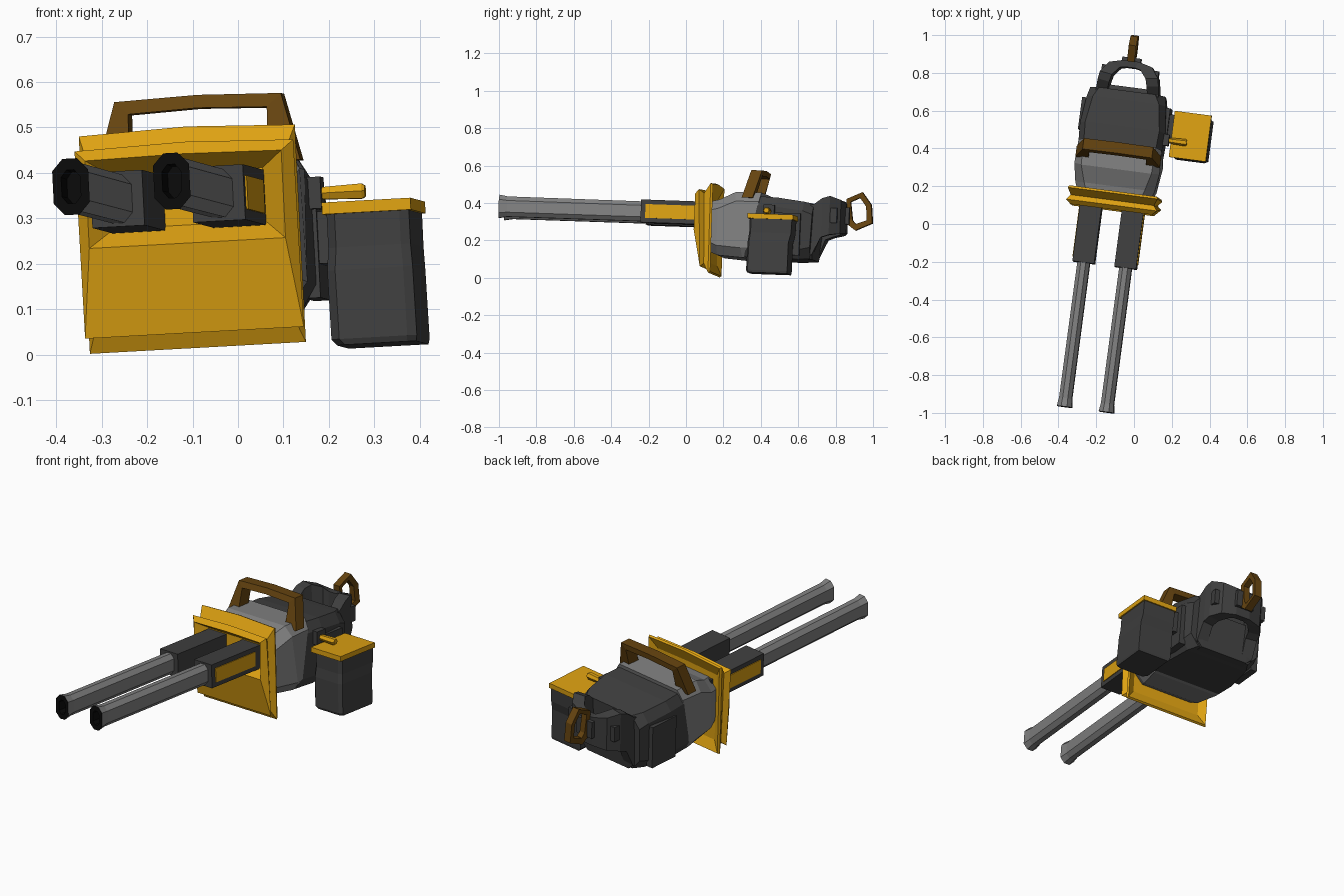
import bpy, bmesh
from mathutils import Matrix, Vector

# Whole weapon is yawed, pitched and rolled a little: local frame
back = Vector((0.132, 0.991, -0.035)).normalized()
side = Vector((0.991, -0.132, 0.055))
side = (side - back * side.dot(back)).normalized()
up = side.cross(back)
FRAME = Matrix((side, back, up)).transposed().to_4x4()
FRAME.translation = (-0.121, 0.016, 0.2935)


def mat(name, rgb):
    m = bpy.data.materials.new(name)
    m.diffuse_color = (*rgb, 1)
    return m


YELLOW = mat("yellow", (0.73, 0.36, 0.006))
GREY = mat("mid grey", (0.22, 0.22, 0.22))
DARK = mat("dark grey", (0.05, 0.05, 0.05))
BROWN = mat("brown", (0.133, 0.058, 0.005))
BLACK = mat("black", (0.003, 0.003, 0.003))


def loft(name, rings, mats, closed=False, inner=0):
    """Skin equal-sized rings; the first `inner` spans and first cap use mats[1]."""
    bm = bmesh.new()
    vs = [[bm.verts.new(p) for p in r] for r in rings]
    n, k = len(rings[0]), len(rings)
    for i in range(k if closed else k - 1):
        a, b = vs[i], vs[(i + 1) % k]
        for j in range(n):
            f = bm.faces.new((a[j], a[(j + 1) % n], b[(j + 1) % n], b[j]))
            f.material_index = 1 if i < inner else 0
    if not closed:
        bm.faces.new(vs[0]).material_index = 1 if inner else 0
        bm.faces.new(vs[-1])
    bmesh.ops.recalc_face_normals(bm, faces=bm.faces)
    me = bpy.data.meshes.new(name)
    bm.to_mesh(me)
    bm.free()
    for m in mats:
        me.materials.append(m)
    ob = bpy.data.objects.new(name, me)
    ob.matrix_world = FRAME
    bpy.context.collection.objects.link(ob)
    return ob


def box(name, x, y, z, m):
    rect = [(x[0], z[0]), (x[1], z[0]), (x[1], z[1]), (x[0], z[1])]
    return loft(name, [[(px, py, pz) for px, pz in rect] for py in y], [m])


def octo(yb, yt, hw, z0, z1, cx, cz, x0=0):
    """Chamfered rectangle across the weapon, sheared from yb (bottom) to yt (top)."""
    pts = [(-hw + cx, z0), (hw - cx, z0), (hw, z0 + cz), (hw, z1 - cz),
           (hw - cx, z1), (-hw + cx, z1), (-hw, z1 - cz), (-hw, z0 + cz)]
    return [(x0 + x, yb + (yt - yb) * (z - z0) / (z1 - z0), z) for x, z in pts]


# Twin barrels with their square housings and side panels
ZB = 0.047
for s, label in ((-1, "left"), (1, "right")):
    x0 = s * 0.112
    spans = [(-0.93, 0.019, 0.035), (-1.01, 0.021, 0.037), (-1.01, 0.040, 0.062),
             (-0.965, 0.034, 0.054), (-0.20, 0.033, 0.053)]
    loft(label + "_barrel",
         [octo(y, y, w, ZB - h, ZB + h, w * 0.6, h * 0.42, x0) for y, w, h in spans],
         [GREY, BLACK], inner=2)
    box(label + "_barrel_housing", (x0 - 0.058, x0 + 0.058), (-0.24, 0.14),
        (ZB - 0.061, ZB + 0.061), DARK)
    xs = sorted((s * 0.169, s * 0.174))
    box(label + "_housing_panel", xs, (-0.215, 0.07), (ZB - 0.037, ZB + 0.037), YELLOW)

# Shield: sloped opening, forward ridge, front rim, groove, rear rim, recessed back


def shield_ring(hw, z0, z1, y0, y1, arch=0.0):
    return [(-hw, y0, z0), (hw, y0, z0), (hw, y1, z1), (0, y1, z1 + arch), (-hw, y1, z1)]


loft("shield", [
    shield_ring(0.168, -0.004, 0.113, 0.11, 0.11),
    shield_ring(0.218, -0.046, 0.147, 0.056, 0.056, 0.004),
    shield_ring(0.243, -0.242, 0.170, 0.10, 0.078, 0.008),
    shield_ring(0.222, -0.225, 0.152, 0.118, 0.105, 0.008),
    shield_ring(0.240, -0.274, 0.205, 0.145, 0.140, 0.009),
    shield_ring(0.234, -0.268, 0.200, 0.156, 0.152, 0.009),
    shield_ring(0.195, -0.215, 0.140, 0.135, 0.125, 0.004)], [YELLOW])

# Front receiver
loft("front_body", [
    octo(0.12, 0.12, 0.190, -0.150, 0.110, 0.05, 0.05),
    octo(0.18, 0.18, 0.212, -0.175, 0.122, 0.05, 0.05),
    octo(0.32, 0.27, 0.228, -0.185, 0.164, 0.04, 0.05),
    octo(0.35, 0.41, 0.222, -0.180, 0.166, 0.03, 0.05)], [GREY])

# Rear receiver
loft("rear_body", [
    octo(0.33, 0.395, 0.222, -0.182, 0.146, 0.03, 0.05),
    octo(0.45, 0.50, 0.228, -0.185, 0.142, 0.03, 0.05),
    octo(0.62, 0.64, 0.212, -0.183, 0.126, 0.035, 0.05),
    octo(0.68, 0.69, 0.200, -0.178, 0.118, 0.05, 0.06)], [DARK])
for s, label in ((-1, "left"), (1, "right")):
    box(label + "_side_cover", sorted((s * 0.20, s * 0.236)), (0.46, 0.63),
        (-0.165, 0.06), DARK)

# Lower rear cover, sloping up toward the yoke
loft("rear_cover", [
    octo(0.60, 0.60, 0.17, -0.182, 0.03, 0.03, 0.03),
    octo(0.69, 0.70, 0.165, -0.180, 0.03, 0.03, 0.03),
    octo(0.70, 0.715, 0.155, -0.105, 0.02, 0.03, 0.03)], [DARK])

# U-shaped rear yoke: outer x,y / inner x,y / bottom z, top z
half = [(0.170, 0.62, 0.100, 0.62, -0.170, 0.10),
        (0.166, 0.69, 0.105, 0.69, -0.155, 0.115),
        (0.162, 0.735, 0.100, 0.725, -0.060, 0.150),
        (0.155, 0.775, 0.090, 0.765, -0.045, 0.163),
        (0.115, 0.830, 0.055, 0.808, -0.035, 0.145),
        (0.040, 0.850, 0.025, 0.815, -0.028, 0.128)]


def yoke_ring(s, p):
    ox, oy, ix, iy, z0, z1 = p
    return [(s * ox, oy, z0), (s * ox, oy, z1), (s * ix, iy, z1), (s * ix, iy, z0)]


loft("rear_yoke", [yoke_ring(-1, p) for p in half]
     + [yoke_ring(1, p) for p in reversed(half)], [DARK])
box("grip_bracket", (-0.05, 0.05), (0.835, 0.868), (0.02, 0.11), DARK)
for s, label in ((-1, "left"), (1, "right")):
    box(label + "_yoke_boss", sorted((s * 0.09, s * 0.152)), (0.775, 0.815),
        (0.02, 0.10), DARK)

# Rear grip: closed loop in the middle plane
outer = [(0.845, 0.156), (0.93, 0.196), (0.98, 0.131), (0.99, 0.032), (0.90, -0.010), (0.858, 0.02)]
hole = [(0.868, 0.142), (0.918, 0.166), (0.953, 0.120), (0.959, 0.046), (0.90, 0.024), (0.882, 0.045)]
loft("rear_grip", [[(-0.02, *o), (0.02, *o), (0.016, *i), (-0.016, *i)]
                   for o, i in zip(outer, hole)], [BROWN], closed=True)

# Carry handle on top, leaning backward
path = [(-0.226, 0.135, -0.154, 0.135), (-0.185, 0.285, -0.154, 0.256),
        (0, 0.291, 0, 0.262),
        (0.185, 0.285, 0.154, 0.256), (0.226, 0.135, 0.154, 0.135)]


def lean(z):
    return 0.315 + (z - 0.16) * 0.27


loft("top_handle", [[(ox, lean(oz), oz), (ox, lean(oz) + 0.058, oz),
                     (ix, lean(iz) + 0.064, iz), (ix, lean(iz) - 0.004, iz)]
                    for ox, oz, ix, iz in path], [BROWN])

# Ammunition box hung on the right side


def plan(x0, x1, y0, y1, z, c=0.02):
    return [(x0, y0 + c, z), (x0 + c, y0, z), (x1 - c, y0, z), (x1, y0 + c / 2, z),
            (x1, y1, z), (x0, y1, z)]


loft("ammo_box", [
    plan(0.266, 0.450, 0.384, 0.614, 0.020),
    plan(0.266, 0.450, 0.384, 0.612, -0.060),
    plan(0.262, 0.453, 0.378, 0.600, -0.110),
    plan(0.264, 0.455, 0.376, 0.600, -0.262),
    plan(0.275, 0.452, 0.382, 0.598, -0.275)], [DARK])
box("ammo_lid", (0.260, 0.457), (0.375, 0.621), (0.014, 0.040), YELLOW)
box("ammo_mount", (0.20, 0.275), (0.47, 0.60), (-0.09, 0.025), DARK)

# Charging lever with its pivot block
box("lever_pivot", (0.20, 0.252), (0.43, 0.49), (0.03, 0.10), DARK)


def rod(x, r):
    return [(x, 0.46 + r * a, 0.064 + r * b) for a, b in
            ((1, 0), (0.5, 0.87), (-0.5, 0.87), (-1, 0), (-0.5, -0.87), (0.5, -0.87))]


loft("lever", [rod(0.24, 0.014), rod(0.262, 0.016), rod(0.34, 0.019), rod(0.347, 0.014)], [YELLOW])
